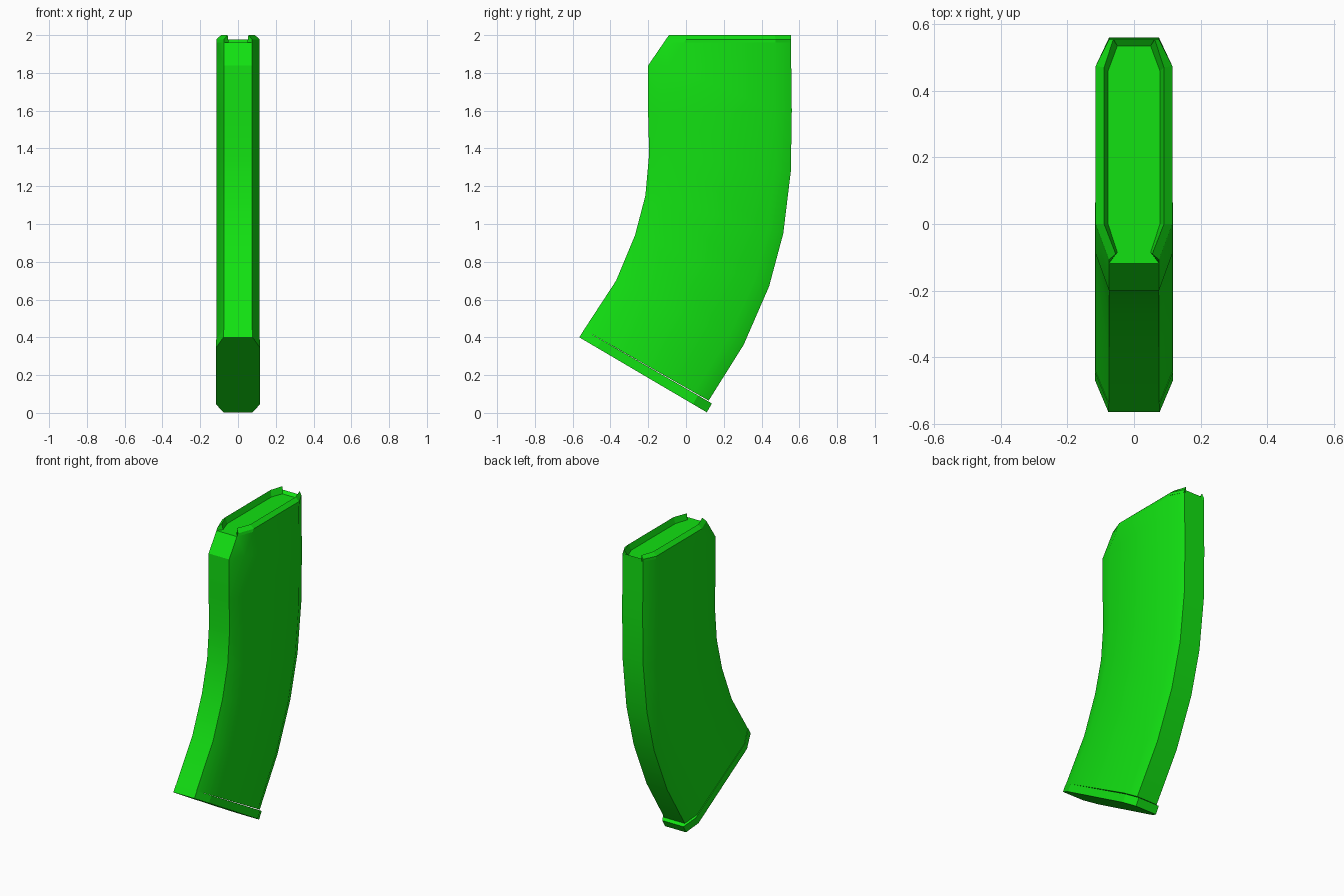
import bpy, bmesh, math
from mathutils import Vector

if "Cube" in bpy.data.objects:
    bpy.data.objects.remove(bpy.data.objects["Cube"])

green = bpy.data.materials.new("bright_green")
green.use_nodes = True
colour = (0.006, 0.75, 0.006, 1)
green.diffuse_color = colour
green.node_tree.nodes["Principled BSDF"].inputs["Base Color"].default_value = colour


def loft(name, rings, smooth=0):
    """Skin a list of closed rings and cap both ends."""
    bm = bmesh.new()
    rows = [[bm.verts.new(p) for p in ring] for ring in rings]
    n = len(rows[0])
    for a, b in zip(rows, rows[1:]):
        for i in range(n):
            j = (i + 1) % n
            bm.faces.new((a[i], a[j], b[j], b[i]))
    bm.faces.new(rows[0])
    bm.faces.new(rows[-1][::-1])
    bmesh.ops.recalc_face_normals(bm, faces=bm.faces)
    mesh = bpy.data.meshes.new(name)
    bm.to_mesh(mesh)
    bm.free()
    mesh.materials.append(green)
    obj = bpy.data.objects.new(name, mesh)
    bpy.context.collection.objects.link(obj)
    if smooth:
        bpy.ops.object.select_all(action='DESELECT')
        obj.select_set(True)
        bpy.context.view_layer.objects.active = obj
        bpy.ops.object.shade_smooth_by_angle(angle=math.radians(smooth))
    return obj


def octagon(front, back, narrow=0.075, wide=0.115):
    """Chamfered cross-section between a front and a back (y, z) point."""
    f, b = Vector((0, *front)), Vector((0, *back))
    d = (b - f).normalized()
    half = [(narrow, f), (wide, f + d * 0.11), (wide, b - d * 0.085), (narrow, b)]
    return ([Vector((x, p.y, p.z)) for x, p in half]
            + [Vector((-x, p.y, p.z)) for x, p in reversed(half)])


# Curved body, from the top down
fronts = [(-0.118, 1.96), (-0.2, 1.84), (-0.2, 1.57), (-0.195, 1.37),
          (-0.215, 1.15), (-0.27, 0.94), (-0.37, 0.70), (-0.54, 0.44)]
backs = [(0.555, 1.96), (0.557, 1.84), (0.56, 1.6), (0.555, 1.28),
         (0.515, 0.95), (0.44, 0.67), (0.305, 0.36), (0.12, 0.065)]
loft("curved_body", [octagon(f, b) for f, b in zip(fronts, backs)], 30)

# Tilted base plate with a small ledge at the back
loft("base_plate", [octagon((-0.54, 0.44), (0.137, 0.05), 0.077, 0.117),
                    octagon((-0.565, 0.40), (0.11, 0.003), 0.077, 0.117)])

# Feed lips: outer edge, peak and inner foot at each station along the rim
outer = [(0.075, -0.118), (0.115, -0.01), (0.115, 0.475), (0.075, 0.555)]
shoulder = [(0.075, -0.107), (0.115, 0), (0.115, 0.475), (0.075, 0.555)]
peak = [(0.055, -0.09), (0.09, 0), (0.09, 0.47), (0.062, 0.555)]
foot = [(0.05, -0.085), (0.078, 0), (0.078, 0.46), (0.05, 0.535)]
levels = (1.96, 1.977, 2.0, 1.96)
lips = loft("feed_lips", [[(x, y, z) for (x, y), z in zip(station, levels)]
                          for station in zip(outer, shoulder, peak, foot)])
lips.modifiers.new("mirror", 'MIRROR')

# Low sloped ridge across the back of the opening
loft("back_ridge", [[(s * 0.05, 0.535, 1.96), (s * 0.065, 0.555, 1.977),
                     (s * 0.065, 0.555, 1.96)] for s in (-1, 1)])
